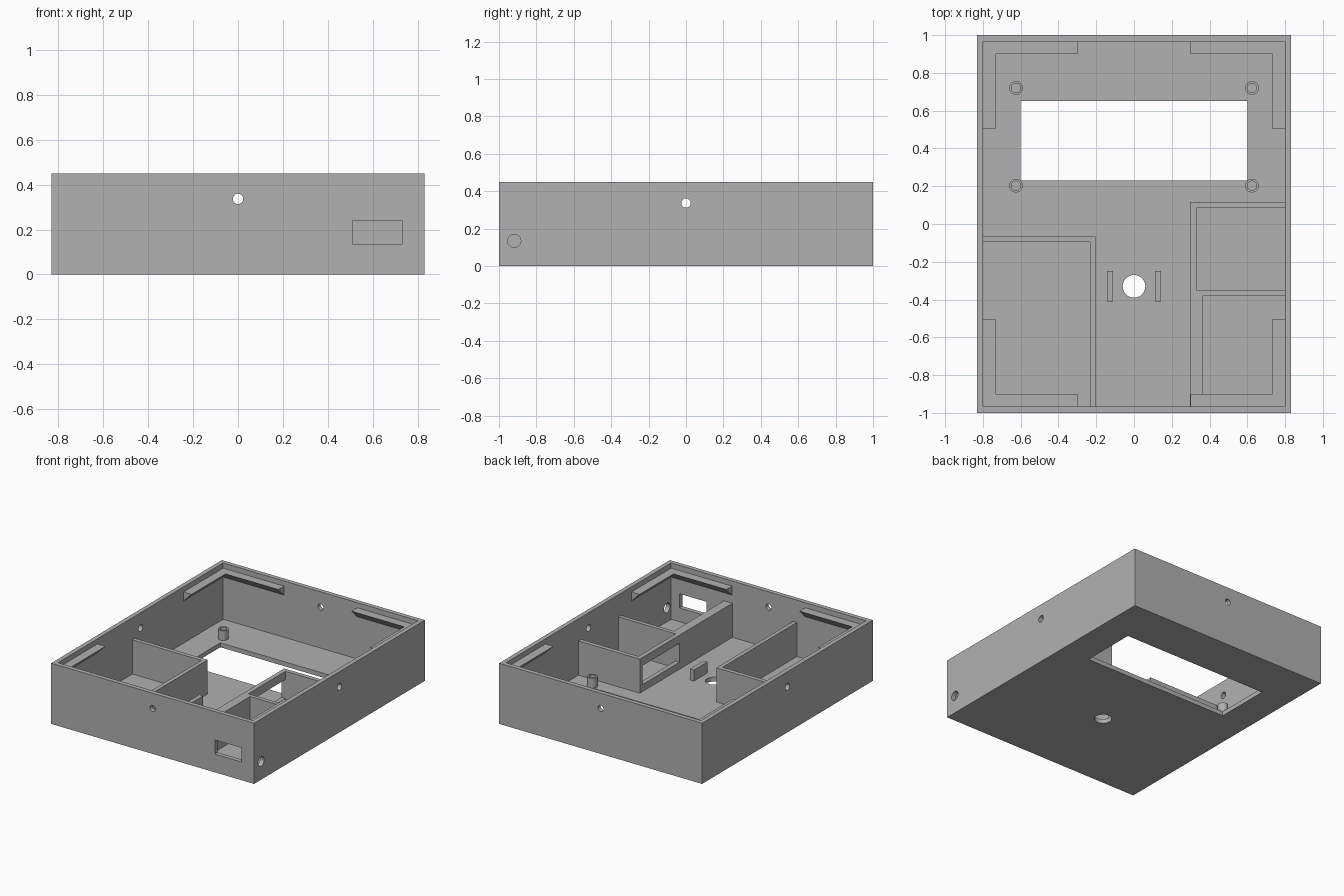
import bpy, bmesh
from mathutils import Matrix, Vector

if "Cube" in bpy.data.objects:
    bpy.data.objects.remove(bpy.data.objects["Cube"])

GREY = bpy.data.materials.new("plain_grey")
GREY.use_nodes = True
GREY.diffuse_color = (0.44, 0.44, 0.44, 1)
GREY.node_tree.nodes["Principled BSDF"].inputs["Base Color"].default_value = GREY.diffuse_color

# Half width, half length, height, wall and floor thickness
W, L, H, T = 0.832, 1.0, 0.45, 0.033
IX, IY = W - T, L - T
PART_TOP = 0.286
EMBED = 0.01


def finish(name, bm):
    bmesh.ops.recalc_face_normals(bm, faces=bm.faces)
    mesh = bpy.data.meshes.new(name)
    bm.to_mesh(mesh)
    bm.free()
    mesh.materials.append(GREY)
    ob = bpy.data.objects.new(name, mesh)
    bpy.context.collection.objects.link(ob)
    return ob


def box(name, x, y, z):
    bm = bmesh.new()
    spans = [Vector(s) for s in (x, y, z)]
    size = [s[1] - s[0] for s in spans]
    mid = Vector([(s[0] + s[1]) / 2 for s in spans])
    bmesh.ops.create_cube(bm, size=1, matrix=Matrix.Translation(mid) @ Matrix.Diagonal((*size, 1)))
    return finish(name, bm)


def cylinder(name, centre, radius, depth, axis="Z"):
    bm = bmesh.new()
    turn = Vector((0, 0, 1)).rotation_difference(
        Vector([float(a == axis) for a in "XYZ"])).to_matrix().to_4x4()
    bmesh.ops.create_cone(bm, cap_ends=True, segments=32, radius1=radius, radius2=radius,
                          depth=depth, matrix=Matrix.Translation(centre) @ turn)
    return finish(name, bm)


def extrude_outline(name, outline, z0, z1):
    bm = bmesh.new()
    face = bm.faces.new([bm.verts.new((x, y, z0)) for x, y in outline])
    top = bmesh.ops.extrude_face_region(bm, geom=[face])["geom"]
    bmesh.ops.translate(bm, vec=(0, 0, z1 - z0),
                        verts=[v for v in top if isinstance(v, bmesh.types.BMVert)])
    return finish(name, bm)


def apply_modifiers(ob):
    bpy.ops.object.select_all(action="DESELECT")
    bpy.context.view_layer.objects.active = ob
    ob.select_set(True)
    for mod in list(ob.modifiers):
        bpy.ops.object.modifier_apply(modifier=mod.name)


def cut(ob, cutters):
    for c in cutters:
        c.hide_render = True
        mod = ob.modifiers.new("cut", "BOOLEAN")
        mod.operation, mod.solver, mod.object = "DIFFERENCE", "EXACT", c
    apply_modifiers(ob)
    for c in cutters:
        bpy.data.objects.remove(c)


# Open tray with display window, cable hole, screw holes and ports
tray = box("tray", (-W, W), (-L, L), (0, H))
cut(tray, [
    box("cavity_cutter", (-IX, IX), (-IY, IY), (T, H + 1)),
    box("window_cutter", (-0.6, 0.6), (0.23, 0.65), (-1, 0.1)),
    box("port_cutter", (0.51, 0.73), (-L - 0.1, -IY + 0.02), (0.135, 0.24)),
    cylinder("floor_hole_cutter", (0, -0.33, 0), 0.06, 0.2),
    cylinder("lengthwise_hole_cutter", (0, 0, 0.337), 0.023, 3, "Y"),
    cylinder("crosswise_hole_cutter", (0, 0, 0.337), 0.025, 3, "X"),
    cylinder("side_port_cutter", (W, -0.918, 0.135), 0.035, 0.2, "X"),
])

# Left compartments: a long wall, thicker at the front, with two cross walls
BOTTOM = T - EMBED
left_wall = extrude_outline("left_partition", [
    (0.297, -IY - EMBED), (0.365, -IY - EMBED), (0.365, -0.38), (IX + EMBED, -0.38),
    (IX + EMBED, -0.35), (0.33, -0.35), (0.33, 0.085), (IX + EMBED, 0.085),
    (IX + EMBED, 0.117), (0.297, 0.117)], BOTTOM, PART_TOP)
cut(left_wall, [box("slot_cutter", (0.2, 0.4), (-0.349, 0.084), (0.085, 0.225))])

# Right compartment: one L-shaped wall
extrude_outline("right_partition", [
    (-IX - EMBED, -0.065), (-0.203, -0.065), (-0.203, -IY - EMBED),
    (-0.233, -IY - EMBED), (-0.233, -0.096), (-IX - EMBED, -0.096)], BOTTOM, PART_TOP)

# Screw posts with blind holes
for side, x in (("left", 0.625), ("right", -0.625)):
    for end, y in (("back", 0.72), ("front", 0.203)):
        post = cylinder(f"{end}_{side}_post", (x, y, 0.065), 0.036, 0.08)
        cut(post, [cylinder("post_cutter", (x, y, 0.1), 0.024, 0.13)])
        bpy.ops.object.shade_smooth_by_angle()

# Pair of upright tabs beside the floor hole
for side, s in (("left", 1), ("right", -1)):
    box(f"{side}_tab", sorted((0.11 * s, 0.142 * s)), (-0.41, -0.25), (BOTTOM, 0.115))

# Corner lid ledges: mitred wedges, mirrored into all four corners
LEDGE, LEDGE_TOP = 0.066, 0.412
bm = bmesh.new()
ends = [((0.3, IY - LEDGE), (0.3, IY)),
        ((IX - LEDGE, IY - LEDGE), (IX, IY)),
        ((IX - LEDGE, 0.503), (IX, 0.503))]
rings = [[bm.verts.new((*inner, LEDGE_TOP)), bm.verts.new((*outer, LEDGE_TOP)),
          bm.verts.new((*outer, LEDGE_TOP - LEDGE))] for inner, outer in ends]
for a, b in zip(rings, rings[1:]):
    for i in range(3):
        j = (i + 1) % 3
        bm.faces.new((a[i], a[j], b[j], b[i]))
bm.faces.new(rings[0])
bm.faces.new(rings[-1])
ledges = finish("lid_ledges", bm)
mirror = ledges.modifiers.new("mirror", "MIRROR")
mirror.use_axis = (True, True, False)
mirror.use_mirror_merge = False
apply_modifiers(ledges)
